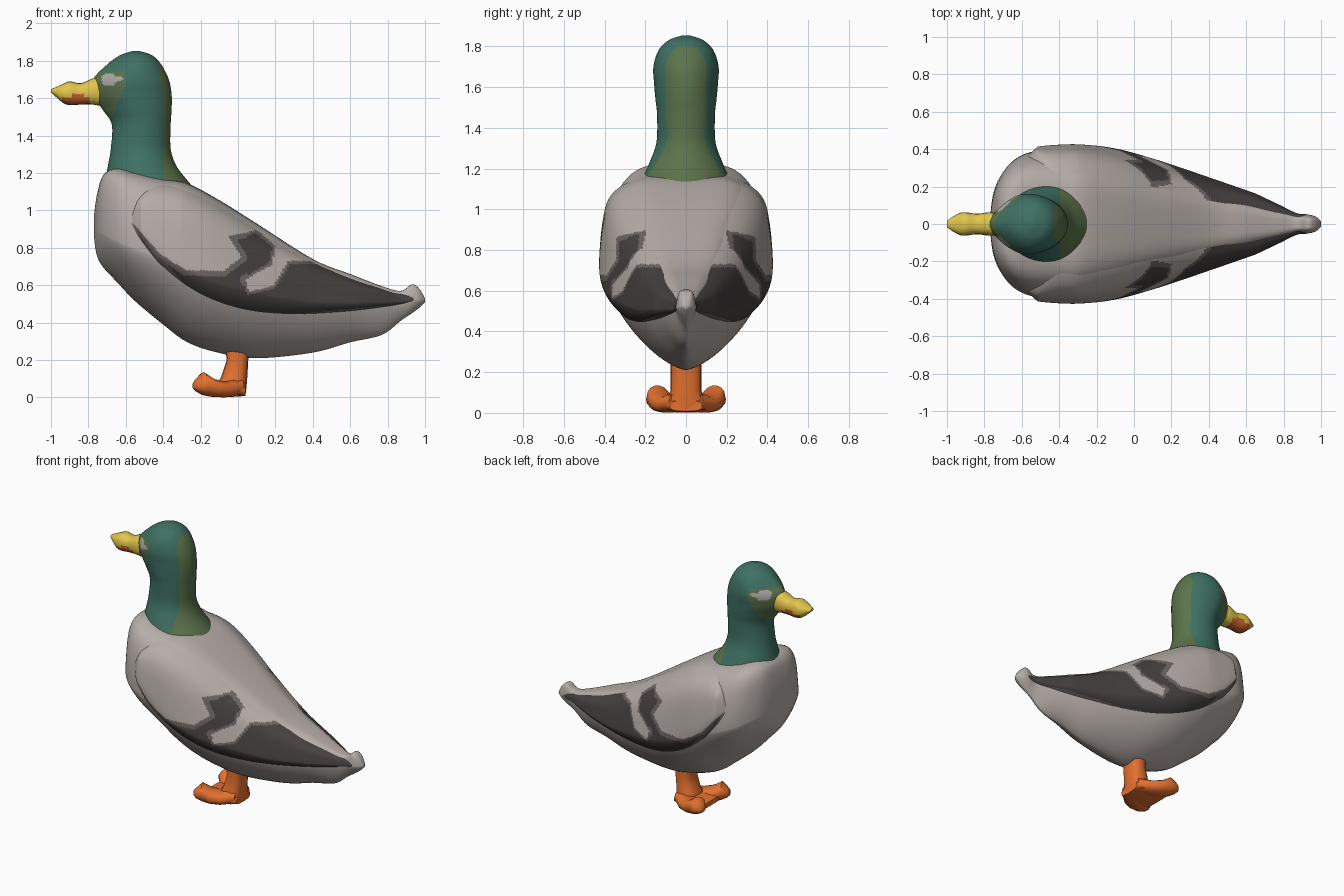
import bpy, bmesh, math
from mathutils import Vector
from mathutils.geometry import intersect_point_line

if "Cube" in bpy.data.objects:
    bpy.data.objects.remove(bpy.data.objects["Cube"])


def material(name, r, g, b):
    m = bpy.data.materials.new(name)
    m.use_nodes = True
    m.diffuse_color = (r, g, b, 1)
    m.node_tree.nodes["Principled BSDF"].inputs["Base Color"].default_value = (r, g, b, 1)
    m.node_tree.nodes["Principled BSDF"].inputs["Roughness"].default_value = 0.8
    return m


PALE = material("pale grey plumage", .47, .42, .395)
DARK = material("dark feather", .062, .053, .052)
EDGE = material("feather edge", .15, .13, .125)
GREEN = material("head green", .05, .165, .125)
OLIVE = material("olive green", .105, .17, .07)
YELLOW = material("bill yellow", .76, .57, .07)
RUST = material("lower bill rust", .6, .12, .025)
ORANGE = material("foot orange", .78, .165, .028)
EYE = material("eye grey", .42, .40, .38)


def smooth_rows(rows, steps):
    """Catmull-Rom resampling of a list of number rows."""
    out = []
    for i in range(len(rows) - 1):
        a, b, c, d = (rows[max(0, min(len(rows) - 1, i + k))] for k in (-1, 0, 1, 2))
        for s in range(steps):
            t = s / steps
            out.append([q + t / 2 * (r - p + t * (2*p - 5*q + 4*r - w + t * (3*q - p - 3*r + w)))
                        for p, q, r, w in zip(a, b, c, d)])
    return out + [list(rows[-1])]


def lookup(rows, x):
    """Linear interpolation of rows by their first column."""
    for a, b in zip(rows, rows[1:]):
        if x <= b[0]:
            t = max(0, (x - a[0]) / max(b[0] - a[0], 1e-6))
            return [p + (q - p) * t for p, q in zip(a, b)]
    return rows[-1]


def build(name, rings, mats, rule=None, closed=True, mirror=False, angle=50):
    """Skin a list of point rings, colour faces by rule(centre)."""
    bm = bmesh.new()
    vs = [[bm.verts.new(p) for p in ring] for ring in rings]
    n = len(rings[0])
    for a, b in zip(vs, vs[1:]):
        for i in range(n if closed else n - 1):
            j = (i + 1) % n
            bm.faces.new((a[i], a[j], b[j], b[i]))
    if closed:
        bm.faces.new(vs[0])
        bm.faces.new(vs[-1])
        bmesh.ops.recalc_face_normals(bm, faces=bm.faces)
    bm.normal_update()
    if not closed and sum(f.normal.y for f in bm.faces) > 0:
        bmesh.ops.reverse_faces(bm, faces=bm.faces)
    if rule:
        for f in bm.faces:
            f.material_index = rule(f.calc_center_median())
    me = bpy.data.meshes.new(name)
    bm.to_mesh(me)
    bm.free()
    ob = bpy.data.objects.new(name, me)
    bpy.context.collection.objects.link(ob)
    for m in mats:
        me.materials.append(m)
    bpy.ops.object.select_all(action='DESELECT')
    ob.select_set(True)
    bpy.context.view_layer.objects.active = ob
    bpy.ops.object.shade_smooth_by_angle(angle=math.radians(angle))
    if mirror:
        mod = ob.modifiers.new("Mirror", 'MIRROR')
        mod.use_axis = (False, True, False)
    return ob


def power(v, e):
    return math.copysign(abs(v) ** e, v)


# Body: stations of x, top, bottom, half width, height of widest point
TOP_POW, LOW_POW = 4.4, 1.5
body_rows = smooth_rows([
    (-.77, .97, .86, .03, .92), (-.755, 1.08, .76, .15, .9), (-.72, 1.19, .695, .245, .88),
    (-.65, 1.225, .62, .335, .84), (-.55, 1.205, .515, .385, .8), (-.4, 1.17, .39, .395, .74),
    (-.27, 1.145, .295, .392, .68), (-.1, 1.055, .238, .37, .61), (.1, .93, .21, .315, .56),
    (.4, .74, .24, .215, .51), (.6, .66, .295, .145, .505), (.77, .595, .335, .085, .51),
    (.87, .57, .41, .05, .51), (.93, .605, .45, .05, .52), (.97, .58, .48, .04, .52),
    (1, .53, .51, .015, .52)], 5)


def lean(x, t):
    """Flanks lean inward above the widest height, more toward the rear."""
    return 1 - max(0, t) * (.12 + .13 * min(1, max(0, (x + .3) / .4)))


def body_ring(row, n=56):
    x, zt, zb, w, zm = row
    ring = []
    for i in range(n):
        c, s = math.cos(math.tau * i / n), math.sin(math.tau * i / n)
        e = 2 / (TOP_POW if s > 0 else LOW_POW)
        t = power(s, e)
        ring.append((x, w * power(c, e) * lean(x, t), zm + (zt - zm if s > 0 else zm - zb) * t))
    return ring


def body_side(x, z):
    _, zt, zb, w, zm = lookup(body_rows, x)
    e = TOP_POW if z > zm else LOW_POW
    t = (z - zm) / (zt - zm if z > zm else zm - zb)
    return w * lean(x, t) * max(0, 1 - min(1, abs(t)) ** e) ** (1 / e)


build("body", [body_ring(r) for r in body_rows], [PALE])

# Wings: shells that follow the flank, with a dark patch and soft edge
wing_rows = smooth_rows([
    (-.57, .93, .97), (-.52, .84, 1.08), (-.4, .69, 1.145), (-.22, .555, 1.09), (0, .47, .97),
    (.25, .44, .81), (.55, .455, .66), (.8, .485, .575), (.96, .515, .535)], 24)
patch = [Vector((x, 0, z)) for x, z in (
    (-.56, .93), (-.42, .77), (-.28, .68), (-.08, .675), (.02, .75), (-.05, .86), (.1, .895),
    (.2, .81), (.18, .71), (.04, .63), (.06, .565), (.19, .6), (.27, .73), (.45, .73),
    (.96, .55), (.96, .49), (.3, .43), (-.05, .45), (-.3, .58), (-.5, .8))]


def wing_colour(c):
    inside, near = False, 1
    for a, b in zip(patch, patch[1:] + patch[:1]):
        if (a.z > c.z) != (b.z > c.z) and c.x < a.x + (b.x - a.x) * (c.z - a.z) / (b.z - a.z):
            inside = not inside
        p, t = intersect_point_line(Vector((c.x, 0, c.z)), a, b)
        p = a.lerp(b, min(1, max(0, t)))
        near = min(near, math.hypot(c.x - p.x, c.z - p.z))
    border = .028 if c.x < .05 and c.z > .6 else .016
    return 0 if not inside else 2 if near < border else 1


def wing_ring(row, n=70):
    x, lo, hi = row
    hi = min(hi, lookup(body_rows, x)[1] - .012)
    thick = .045 * min(1, (x + .57) / .06 + .1, (1 - x) / .35)
    ring = []
    for i in range(n + 1):
        v = i / n
        z = lo + (hi - lo) * v
        bulge = thick * (1 - abs(2 * v - 1) ** 5) - .008
        ring.append((x, -body_side(x, z) - bulge, z))
    return ring


build("wings", [wing_ring(r) for r in wing_rows], [PALE, DARK, EDGE], wing_colour,
      closed=False, mirror=True)

# Neck and head: stations of height, front, back, half width, front pinch
head_rows = smooth_rows([
    (1.08, -.7, -.2, .25, 0), (1.16, -.71, -.27, .21, 0), (1.24, -.695, -.33, .175, 0),
    (1.33, -.68, -.36, .145, 0), (1.46, -.675, -.36, .142, .1), (1.54, -.725, -.355, .15, .4),
    (1.62, -.775, -.355, .157, .5), (1.7, -.775, -.37, .16, .5), (1.78, -.7, -.41, .135, .3),
    (1.83, -.63, -.46, .085, 0), (1.853, -.56, -.53, .02, 0)], 10)


def head_ring(row, n=110):
    z, front, back, w, pinch = row
    ring = []
    for i in range(n):
        c, s = math.cos(math.tau * i / n), math.sin(math.tau * i / n)
        narrow = 1 - pinch * c * c if c < 0 else 1
        ring.append(((front + back) / 2 + (back - front) / 2 * c, w * s * narrow, z))
    return ring


def head_colour(c):
    eye = math.hypot((c.x + .69) / .04, (c.z - 1.70) / .036) < 1
    eye_corner = math.hypot((c.x + .64) / .025, (c.z - 1.705) / .014) < 1
    if eye or eye_corner:
        return 2
    nape = c.x > -.4 - .15 * max(0, c.z - 1.6) and c.z < 1.8
    cheek = c.x < -.605 - .42 * max(0, 1.67 - c.z) and 1.5 < c.z < 1.74
    return 1 if nape or cheek else 0


build("neck_and_head", [head_ring(r) for r in head_rows], [GREEN, OLIVE, EYE], head_colour)


def oval_ring(row, e, n=20):
    """Upright rounded cross-section at x with half width and low and high z."""
    x, w, lo, hi = row
    return [(x, w * power(math.cos(math.tau * i / n), e),
             (lo + hi) / 2 + (hi - lo) / 2 * power(math.sin(math.tau * i / n), e))
            for i in range(n)]


# Bill: yellow with a rust underside
bill_rows = smooth_rows([
    (-.74, .06, 1.56, 1.71), (-.78, .062, 1.566, 1.705), (-.84, .055, 1.566, 1.68),
    (-.9, .062, 1.563, 1.69), (-.94, .056, 1.578, 1.674), (-1, .018, 1.632, 1.648)], 4)
build("bill", [oval_ring(r, .85) for r in bill_rows], [YELLOW, RUST],
      lambda c: 1 if -.945 < c.x < -.79 and c.z < 1.614 else 0)


# Leg column, splayed toes and the web between them
def leg_ring(row, n=16):
    z, front, back, w = row
    return [((front + back) / 2 + (back - front) / 2 * power(math.cos(math.tau * i / n), .75),
             w * power(math.sin(math.tau * i / n), .75), z) for i in range(n)]


def toe_ring(row, n=14):
    d, w, lo, hi = row
    mid = Vector((.01, -.04, (lo + hi) / 2)).lerp(Vector((-.235, -.165, (lo + hi) / 2)), d)
    across = Vector((.45, -.89, 0)) * w
    return [mid + across * math.cos(math.tau * i / n)
            + Vector((0, 0, (hi - lo) / 2 * power(math.sin(math.tau * i / n), .8)))
            for i in range(n)]


build("leg", [leg_ring(r) for r in (
    (.265, -.07, .06, .075), (.2, -.06, .055, .075), (.11, -.09, .05, .075),
    (.05, -.12, .045, .1), (.015, -.11, .04, .1))], [ORANGE])
build("web", [oval_ring(r, .7) for r in (
    (.04, .08, .008, .06), (-.02, .12, .004, .1), (-.1, .15, .002, .08),
    (-.17, .16, .01, .07), (-.2, .14, .025, .06))], [ORANGE])
build("toes", [toe_ring(r) for r in (
    (0, .05, .01, .1), (.35, .075, 0, .085), (.6, .075, .003, .1),
    (.8, .06, .012, .135), (.93, .045, .03, .1), (1, .02, .045, .08))], [ORANGE], mirror=True)
